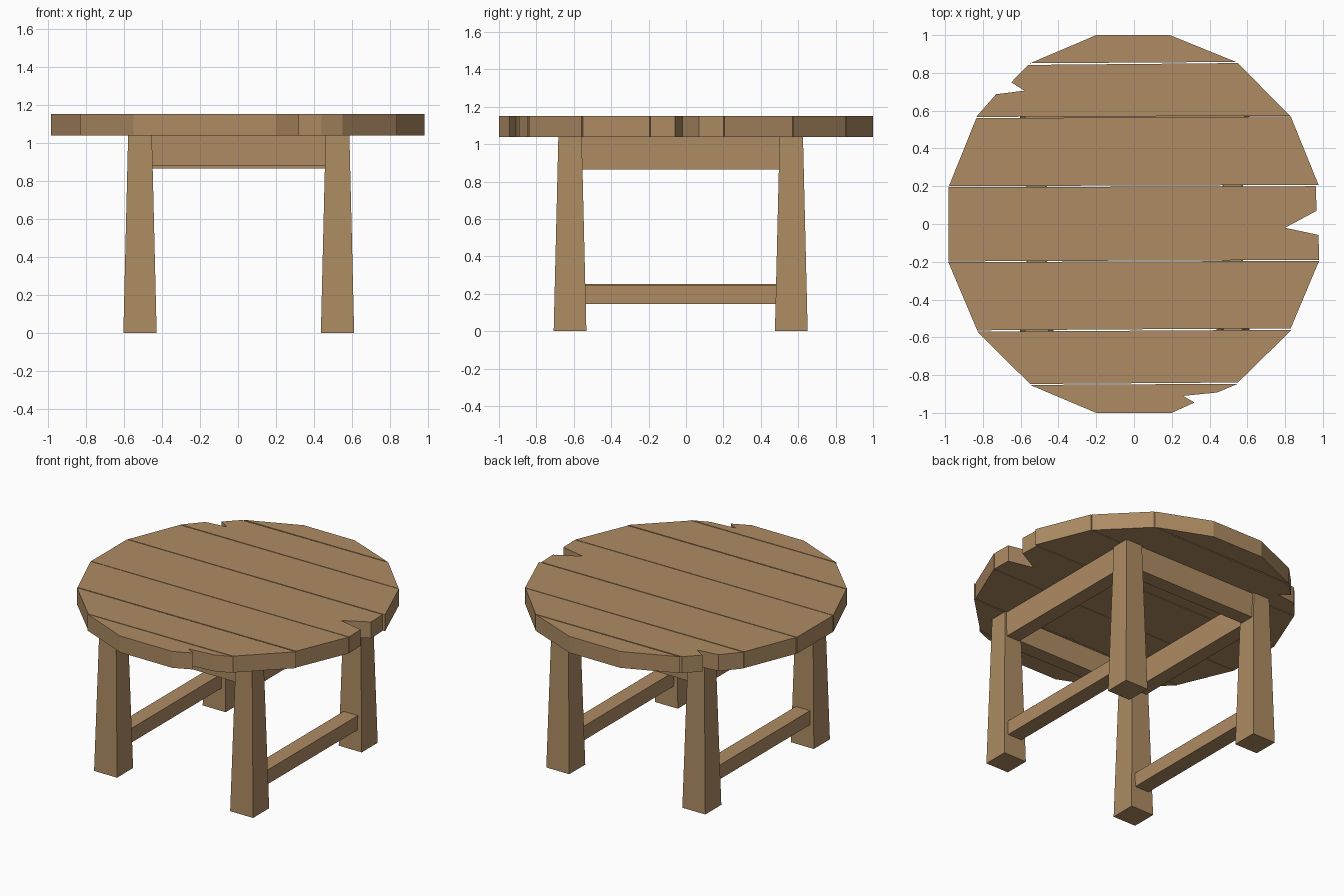
import bpy, bmesh

if "Cube" in bpy.data.objects:
    bpy.data.objects.remove(bpy.data.objects["Cube"])

wood = bpy.data.materials.new("brown wood")
wood.diffuse_color = (0.42, 0.26, 0.125, 1)
wood.use_nodes = True
wood.node_tree.nodes["Principled BSDF"].inputs["Base Color"].default_value = wood.diffuse_color


def make(name, bm):
    bmesh.ops.recalc_face_normals(bm, faces=bm.faces[:])
    me = bpy.data.meshes.new(name)
    bm.to_mesh(me)
    bm.free()
    me.materials.append(wood)
    ob = bpy.data.objects.new(name, me)
    bpy.context.collection.objects.link(ob)


def prism(name, outline, z0, z1):
    bm = bmesh.new()
    face = bm.faces.new([bm.verts.new((x, y, z0)) for x, y in outline])
    ext = bmesh.ops.extrude_face_region(bm, geom=[face])["geom"]
    verts = [g for g in ext if isinstance(g, bmesh.types.BMVert)]
    bmesh.ops.translate(bm, verts=verts, vec=(0, 0, z1 - z0))
    make(name, bm)


def beam(name, x0, x1, y0, y1, z0, z1):
    prism(name, [(x0, y0), (x1, y0), (x1, y1), (x0, y1)], z0, z1)


# round top: seven planks with three splintered notches
TOP0, TOP1 = 1.037, 1.15
planks = [
    [(-0.2, 1), (-0.55, 0.851), (0.54, 0.858), (0.19, 1)],
    [(-0.56, 0.842), (-0.65, 0.75), (-0.58, 0.706), (-0.73, 0.687),
     (-0.835, 0.567), (0.825, 0.573), (0.55, 0.852)],
    [(-0.835, 0.56), (-0.98, 0.2), (0.977, 0.207), (0.83, 0.569)],
    [(-0.983, 0.195), (-0.983, -0.198), (0.98, -0.19), (0.977, -0.058),
     (0.8, -0.02), (0.967, 0.07), (0.962, 0.2)],
    [(-0.983, -0.202), (-0.83, -0.563), (0.83, -0.552), (0.98, -0.195)],
    [(-0.83, -0.57), (-0.55, -0.847), (0.55, -0.839), (0.835, -0.56)],
    [(-0.55, -0.852), (-0.2, -1), (0.2, -1), (0.32, -0.945),
     (0.26, -0.91), (0.44, -0.892), (0.55, -0.846)],
]
for i, outline in enumerate(planks):
    prism(f"top_plank_{i + 1}", outline, TOP0, TOP1)

# tapered square legs
LEG_X = {"left": -0.515, "right": 0.523}
LEG_Y = {"front": -0.62, "back": 0.563}
for sx, cx in LEG_X.items():
    for sy, cy in LEG_Y.items():
        bm = bmesh.new()
        bmesh.ops.create_cube(bm, size=1)
        for v in bm.verts:
            top = v.co.z > 0
            w = 0.125 if top else 0.175
            v.co = (cx + v.co.x * w, cy + v.co.y * w, TOP0 if top else 0)
        make(f"{sy}_{sx}_leg", bm)

# aprons under the top
for sy, cy in LEG_Y.items():
    beam(f"{sy}_apron", -0.47, 0.475, cy - 0.05, cy + 0.05,
         0.88 if sy == "front" else 0.865, TOP0)
for sx, cx in LEG_X.items():
    beam(f"{sx}_apron", cx - 0.05, cx + 0.05, -0.57, 0.515, 0.865, TOP0)

# low side stretchers
for sx, cx in LEG_X.items():
    z = 0.155 if sx == "left" else 0.145
    beam(f"{sx}_stretcher", cx - 0.054, cx + 0.054, -0.55, 0.495, z, z + 0.098)
